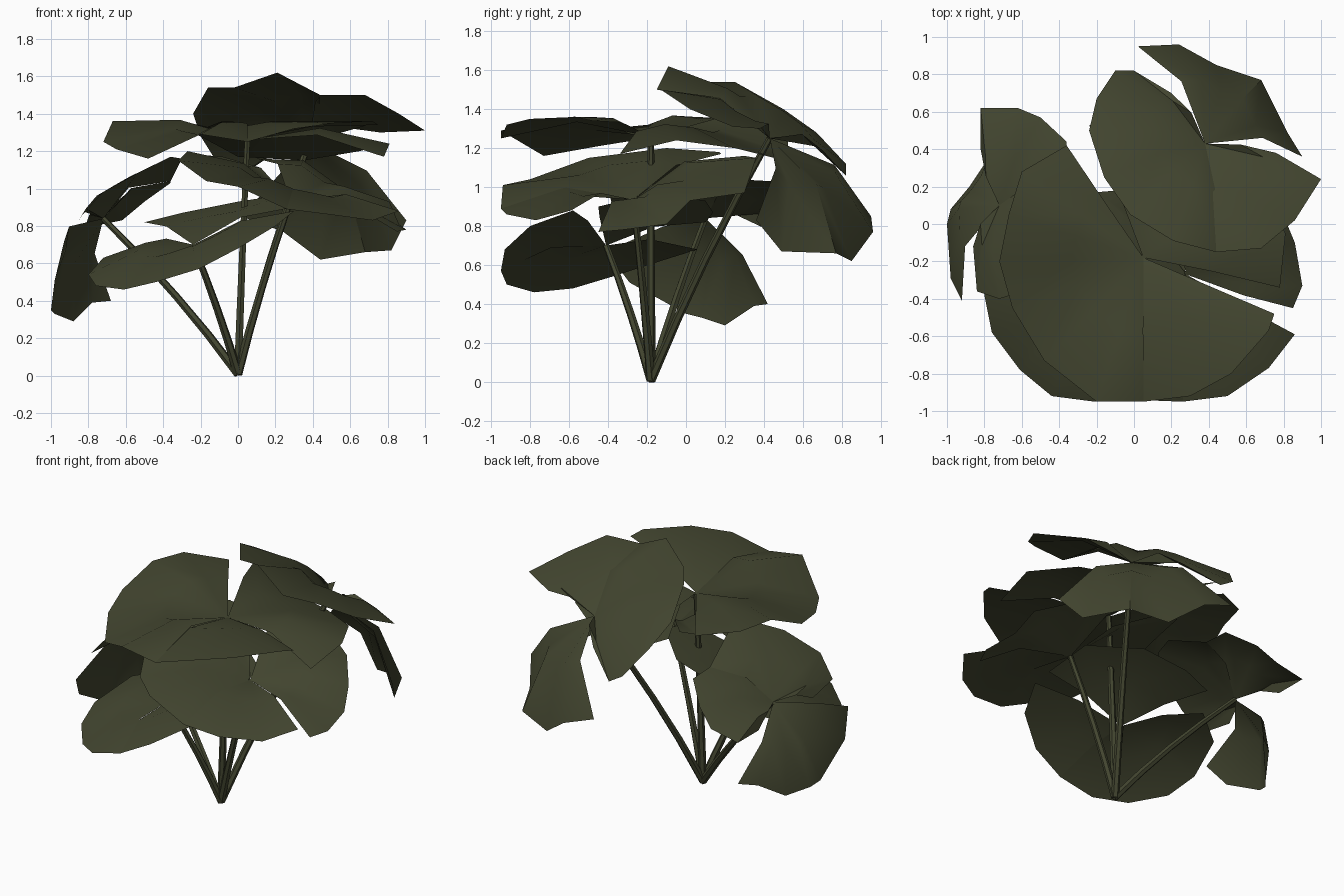
import bpy, bmesh, math
from mathutils import Vector

if "Cube" in bpy.data.objects:
    bpy.data.objects.remove(bpy.data.objects["Cube"])

green = bpy.data.materials.new("dark olive green")
green.diffuse_color = (0.055, 0.060, 0.029, 1)
green.use_nodes = True
green.node_tree.nodes["Principled BSDF"].inputs["Base Color"].default_value = green.diffuse_color

BASE = Vector((0, -0.18, 0.01))


def finish(name, bm):
    me = bpy.data.meshes.new(name)
    bm.to_mesh(me)
    bm.free()
    me.materials.append(green)
    ob = bpy.data.objects.new(name, me)
    bpy.context.collection.objects.link(ob)
    for p in me.polygons:
        p.use_smooth = True
    bpy.context.view_layer.objects.active = ob
    ob.select_set(True)
    bpy.ops.object.shade_smooth_by_angle(angle=math.radians(40))
    ob.select_set(False)
    return ob


def leaf(name, hub, lobes):
    """Leaf of several lobes; each lobe is a fan around the sunken hub with an arched middle ring."""
    bm = bmesh.new()
    hub = Vector(hub)
    for arch, fade, outline in lobes:
        pts = [Vector(p) for p in outline]
        n = Vector()
        for a, b in zip(pts, pts[1:]):
            n += (a - hub).cross(b - hub)
        n.normalize()
        last = len(pts) - 1
        weights = [1 - (1 - fade) * i / last for i in range(last + 1)]
        if n.z < 0:
            # make the outline run counter-clockwise seen from above
            n = -n
            pts.reverse()
            weights.reverse()
        centre = bm.verts.new(hub)
        mid = [bm.verts.new(hub.lerp(p, 0.5) + n * arch * w) for p, w in zip(pts, weights)]
        rim = [bm.verts.new(p) for p in pts]
        for i in range(last):
            bm.faces.new((centre, mid[i], mid[i + 1]))
            bm.faces.new((mid[i], rim[i], rim[i + 1], mid[i + 1]))
    return finish(name, bm)


def stem(name, hub, radius=0.022, sides=6, steps=4):
    """Slightly bowed tube from the base to the leaf hub."""
    bm = bmesh.new()
    hub = Vector(hub)
    ctrl = BASE.lerp(hub, 0.5)
    ctrl.x -= (hub.x - BASE.x) * 0.08
    ctrl.y -= (hub.y - BASE.y) * 0.08
    side = (hub - BASE).normalized().to_track_quat('Z', 'Y')
    rings = []
    for s in range(steps + 1):
        t = s / steps
        c = BASE * (1 - t) ** 2 + ctrl * 2 * t * (1 - t) + hub * t * t
        r = radius * (1.1 - 0.35 * t)
        rings.append([bm.verts.new(c + side @ Vector((r * math.cos(a), r * math.sin(a), 0)))
                      for a in (2 * math.pi * i / sides for i in range(sides))])
    for a, b in zip(rings, rings[1:]):
        for i in range(sides):
            j = (i + 1) % sides
            bm.faces.new((a[i], a[j], b[j], b[i]))
    bm.faces.new(rings[0][::-1])
    bm.faces.new(rings[-1])
    return finish(name, bm)


# hub position, then lobes as (arch height, arch fade at the last point, outline from the midrib)
LEAVES = {}
LEAVES["top_front"] = ((0.05, -0.18, 1.26), [
    (0.095, 0.45, [(.05, -.95, 1.25), (-.2, -.95, 1.29), (-.48, -.73, 1.16), (-.65, -.45, 1.21),
                   (-.72, -.2, 1.25), (-.67, .05, 1.36), (-.6, .28, 1.35), (-.36, .42, 1.31)]),
    (0.08, 0.4, [(.05, -.95, 1.25), (.3, -.92, 1.32), (.52, -.8, 1.35), (.72, -.57, 1.36), (.75, -.48, 1.34)]),
    (0.08, 0.9, [(-.24, .53, 1.3), (0, .52, 1.17), (.35, .45, 1.15), (.65, .25, 1.2),
                 (.81, -.05, 1.24), (.78, -.34, 1.17)])])
LEAVES["top_back"] = ((0.38, 0.43, 1.25), [
    (0.09, 0.7, [(.44, -.15, 1.5), (.21, -.09, 1.62), (-.02, .05, 1.54), (-.16, .25, 1.54), (-.24, .5, 1.4),
                 (-.2, .67, 1.28), (-.1, .82, 1.12), (0, .82, 1.06), (.2, .7, 1.19)]),
    (0.09, 0.6, [(.44, -.15, 1.5), (.68, -.13, 1.5), (.86, .02, 1.4), (1, .24, 1.31), (.76, .38, 1.3)]),
    (0.11, 0.9, [(.02, .95, .85), (.24, .96, .77), (.44, .85, .62), (.68, .77, .66),
                 (.82, .49, .67), (.9, .36, .83)])])
LEAVES["middle_front"] = ((0.28, -0.27, 0.935), [
    (0.09, 0.7, [(.26, -.95, .89), (0, -.94, 1.01), (-.17, -.8, 1.04), (-.32, -.5, 1.15),
                 (-.27, -.1, 1.2), (-.2, .17, 1.18), (-.08, .18, 1.17)]),
    (0.09, 0.7, [(.26, -.95, .89), (.5, -.92, .86), (.72, -.77, .83), (.86, -.59, .88)]),
    (0.09, 0.9, [(.1, .3, 1.16), (.35, .36, 1.15), (.6, .3, .97), (.81, .02, .93),
                 (.86, -.1, .81), (.9, -.33, .78), (.85, -.45, .77)])])
LEAVES["low_front"] = ((-0.24, -0.41, 0.70), [
    (0.065, 0.7, [(-.21, -.95, .57), (-.44, -.92, .5), (-.61, -.78, .46), (-.76, -.58, .48),
                  (-.8, -.38, .54), (-.72, -.1, .63), (-.5, .06, .68)]),
    (0.06, 0.7, [(-.21, -.95, .57), (0, -.93, .68), (.2, -.8, .8), (.3, -.58, .88)]),
    (0.05, 0.8, [(.3, -.45, .9), (.26, -.15, .97), (0, .1, .93), (-.3, .14, .87), (-.5, .1, .82)])])
LEAVES["left_side"] = ((-0.72, 0.1, 0.84), [
    (0.07, 0.7, [(-.36, .26, 1.04), (-.36, .44, 1.03), (-.5, .57, .93), (-.62, .62, .83),
                 (-.82, .62, .79), (-.82, .4, .79)]),
    (0.08, 0.7, [(-.36, .26, 1.04), (-.3, -.03, 1.16), (-.36, -.2, 1.17), (-.5, -.33, 1.1),
                 (-.72, -.4, .98), (-.84, -.36, .85), (-.86, -.12, .82)]),
    (0.1, 0.8, [(-.92, -.41, .67), (-.98, -.29, .51), (-1, 0, .35), (-.98, .08, .33), (-.88, .2, .29),
                (-.78, .35, .39), (-.68, .42, .4)])])

for key, (hub, lobes) in LEAVES.items():
    leaf(key + "_leaf", hub, lobes)
    stem(key + "_stem", hub)
